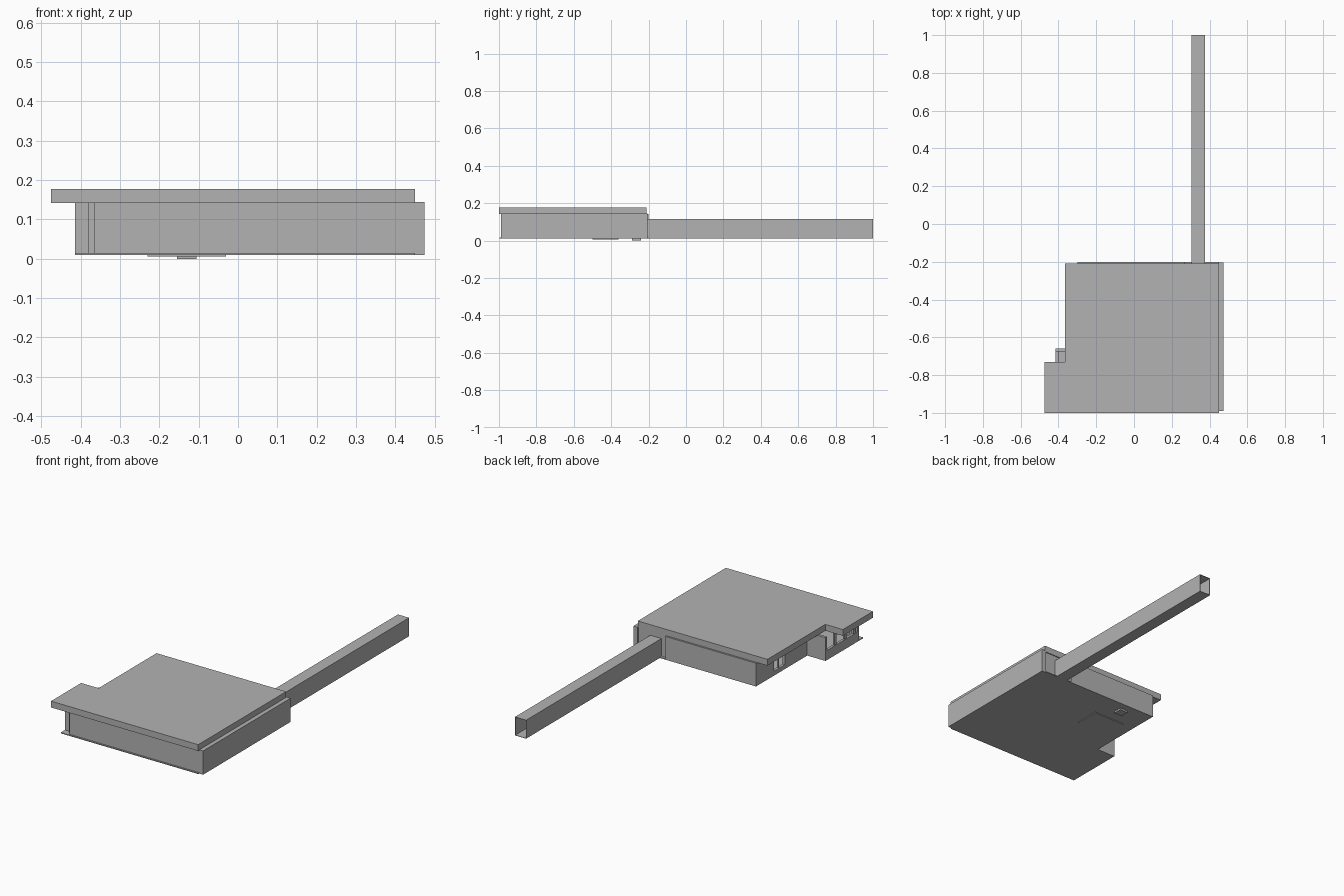
import bpy
import bmesh

default = bpy.data.objects.get("Cube")
if default:
    bpy.data.objects.remove(default, do_unlink=True)

grey = bpy.data.materials.new("plain grey")
grey.use_nodes = True
grey.diffuse_color = (0.45, 0.45, 0.45, 1)
grey.node_tree.nodes["Principled BSDF"].inputs["Base Color"].default_value = grey.diffuse_color


def prism(name, outline, z0, z1):
    """Extrude a plan outline between two heights."""
    bm = bmesh.new()
    face = bm.faces.new([bm.verts.new((x, y, z0)) for x, y in outline])
    grown = bmesh.ops.extrude_face_region(bm, geom=[face])["geom"]
    for v in grown:
        if isinstance(v, bmesh.types.BMVert):
            v.co.z = z1
    bmesh.ops.recalc_face_normals(bm, faces=bm.faces[:])
    mesh = bpy.data.meshes.new(name)
    bm.to_mesh(mesh)
    bm.free()
    mesh.materials.append(grey)
    obj = bpy.data.objects.new(name, mesh)
    bpy.context.collection.objects.link(obj)
    return obj


def box(name, x0, x1, y0, y1, z0, z1):
    return prism(name, [(x0, y0), (x1, y0), (x1, y1), (x0, y1)], z0, z1)


base, top = 0.01, 0.142
sill, head = 0.065, 0.12

# Roof slab with the notched corner
prism("roof", [(-0.475, -1), (0.45, -1), (0.45, -0.21), (-0.365, -0.21),
               (-0.365, -0.73), (-0.475, -0.73)], top, 0.178)

# Floor slab following the walls
prism("floor", [(-0.415, -0.998), (0.45, -0.998), (0.45, -0.2), (-0.3, -0.2),
                (-0.3, -0.66), (-0.415, -0.66)], base, 0.015)

# Main outer walls
box("front_wall", -0.365, 0.448, -0.99, -0.975, base, top)
box("side_wall", 0.448, 0.474, -0.99, -0.205, base, 0.145)
box("back_wall", -0.3, 0.27, -0.215, -0.2, base, top)
box("back_wall_recess", 0.27, 0.305, -0.23, -0.215, base, top)
box("back_wall_end", 0.375, 0.448, -0.23, -0.215, base, top)
box("back_wall_lintel", 0.305, 0.375, -0.23, -0.215, 0.115, top)

# Left wall with a window opening
for i, (y0, y1) in enumerate([(-0.66, -0.46), (-0.36, -0.215)]):
    box(f"left_wall_{i + 1}", -0.3, -0.285, y0, y1, base, top)
box("left_wall_sill", -0.3, -0.285, -0.46, -0.36, base, 0.035)
box("left_wall_head", -0.3, -0.285, -0.46, -0.36, 0.1, top)
box("left_window_bar", -0.296, -0.289, -0.414, -0.406, 0.035, 0.1)

# Corner bay: solid ends, low wall and posts
box("bay_back_wall", -0.415, -0.285, -0.675, -0.66, base, top)
box("bay_front_wall", -0.415, -0.365, -0.96, -0.945, base, top)
box("bay_return_wall", -0.38, -0.365, -0.975, -0.96, base, top)
box("bay_low_wall", -0.415, -0.4, -0.945, -0.675, base, sill)
for i, y in enumerate((-0.76, -0.85, -0.93)):
    box(f"bay_post_{i + 1}", -0.413, -0.401, y, y + 0.015, sill, top)
box("bay_head", -0.413, -0.401, -0.93, -0.76, head, top)

# Inner partitions
box("cross_partition", -0.285, 0.448, -0.61, -0.6, 0.015, top)
box("long_partition", 0.08, 0.09, -0.6, -0.215, 0.015, top)

# Long open-ended passage made of four thin sheets
x0, x1, y0, y1, t = 0.305, 0.375, -0.215, 1.0, 0.002
box("passage_floor", x0, x1, y0, y1, base, base + t)
box("passage_roof", x0, x1, y0, y1, 0.115 - t, 0.115)
for name, x in (("right", x0), ("left", x1 - t)):
    box(f"passage_{name}_wall", x, x + t, y0, y1, base + t, 0.115 - t)

# Shallow pads under the floor
box("under_pad_deep", -0.155, -0.105, -0.29, -0.24, 0, base)
box("under_pad_wide", -0.23, -0.03, -0.5, -0.36, 0.006, base)
